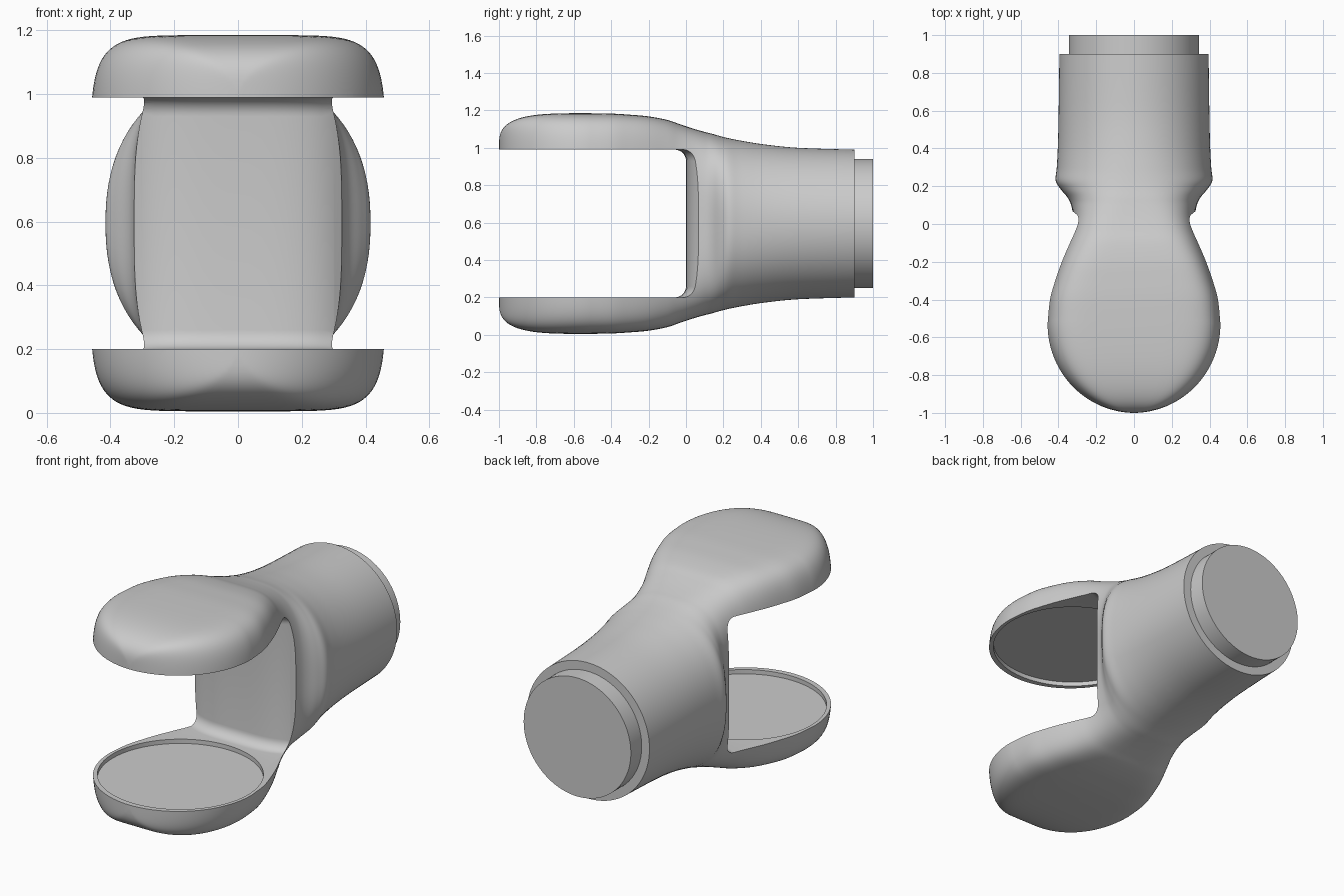
import bpy, bmesh, math

if "Cube" in bpy.data.objects:
    bpy.data.objects.remove(bpy.data.objects["Cube"])

CZ = 0.595      # height of the long axis
SEG = 96


def make_object(name, bm):
    bmesh.ops.recalc_face_normals(bm, faces=bm.faces)
    me = bpy.data.meshes.new(name)
    bm.to_mesh(me)
    bm.free()
    ob = bpy.data.objects.new(name, me)
    bpy.context.collection.objects.link(ob)
    return ob


def loft(name, rings):
    """Skin closed rings of equal length and cap both ends."""
    bm = bmesh.new()
    vs = [[bm.verts.new(p) for p in r] for r in rings]
    n = len(rings[0])
    for a, b in zip(vs, vs[1:]):
        for i in range(n):
            j = (i + 1) % n
            bm.faces.new((a[i], a[j], b[j], b[i]))
    bm.faces.new(vs[0])
    bm.faces.new(vs[-1])
    return make_object(name, bm)


def catmull(p0, p1, p2, p3, t):
    return [0.5 * (2 * b + (c - a) * t + (2 * a - 5 * b + 4 * c - d) * t * t
                   + (3 * b - a - 3 * c + d) * t ** 3)
            for a, b, c, d in zip(p0, p1, p2, p3)]


def section(y, w, h, n):
    """Superellipse cross-section."""
    pts = []
    for i in range(SEG):
        a = 2 * math.pi * (i + 0.5) / SEG
        c, s = math.cos(a), math.sin(a)
        pts.append((w * math.copysign(abs(c) ** (2 / n), c), y,
                    CZ + h * math.copysign(abs(s) ** (2 / n), s)))
    return pts


def cylinder(name, radius, depth, loc, rot):
    bpy.ops.mesh.primitive_cylinder_add(vertices=96, radius=radius, depth=depth,
                                        location=loc, rotation=rot)
    bpy.context.object.name = name
    return bpy.context.object


def cut(ob, cutter):
    cutter.hide_render = True
    m = ob.modifiers.new("cut", 'BOOLEAN')
    m.operation, m.solver, m.object = 'DIFFERENCE', 'EXACT', cutter
    bpy.context.view_layer.objects.active = ob
    bpy.ops.object.modifier_apply(modifier=m.name)
    bpy.data.objects.remove(cutter)


def smooth(ob, deg):
    bpy.ops.object.select_all(action='DESELECT')
    ob.select_set(True)
    bpy.context.view_layer.objects.active = ob
    bpy.ops.object.shade_smooth_by_angle(angle=math.radians(deg))


# Fork body: rounded tip, then stations of y, half width, half height, squareness
rings = []
for k in range(24):
    u = math.sin(math.pi / 2 * (1 - k / 24)) * 0.99995
    rings.append(section(-0.53 - 0.47 * u, 0.463 * math.sqrt(1 - u * u),
                         0.4 + 0.19 * (1 - u ** 3.4) ** (1 / 3.4), 6.5))
st = [(-0.53, .463, .59, 6.5), (-0.4, .45, .588, 6.5), (-0.3, .423, .582, 6.3),
      (-0.2, .39, .573, 5.8), (-0.1, .353, .554, 5), (-0.03, .331, .53, 4.4),
      (0.04, .323, .507, 3.8), (0.1, .333, .49, 3.2), (0.14, .352, .48, 2.85),
      (0.185, .389, .467, 2.5), (0.23, .415, .456, 2.3), (0.3, .409, .442, 2.2),
      (0.42, .403, .423, 2.1), (0.6, .399, .405, 2.04), (0.9, .395, .395, 2)]
for i in range(len(st) - 1):
    q = [st[max(0, min(len(st) - 1, i + d))] for d in (-1, 0, 1, 2)]
    rings += [section(*catmull(*q, t / 5)) for t in range(5)]
rings.append(section(*st[-1]))
fork = loft("fork_body", rings)

# Slot between the prongs: rounded corners, floor bulging toward the front
Z0, Z1, R = 0.2, 0.99, 0.06
prof = [(-1.3, Z0)]
prof += [(-R + R * math.sin(a), Z0 + R - R * math.cos(a))
         for a in [math.pi / 16 * k for k in range(9)]]
prof += [(-R + R * math.cos(a), Z1 - R + R * math.sin(a))
         for a in [math.pi / 16 * k for k in range(9)]]
prof.append((-1.3, Z1))
slot = []
for k in range(33):
    x = -0.6 + 1.2 * k / 32
    bulge = min(0.07 * (abs(x) / 0.33) ** 4, 0.2)
    slot.append([(x, y + (bulge if y > -1 else 0), z) for y, z in prof])
cut(fork, loft("slot_cutter", slot))

# Shallow round recess in both inner prong faces
cut(fork, cylinder("recess_cutter", 0.438, Z1 - Z0 + 0.05,
                   (0, -0.53, (Z0 + Z1) / 2), (0, 0, 0)))
smooth(fork, 35)

# Stepped end plug
plug = cylinder("end_plug", 0.345, 0.12, (0, 0.94, CZ), (math.pi / 2, 0, 0))
smooth(plug, 35)
